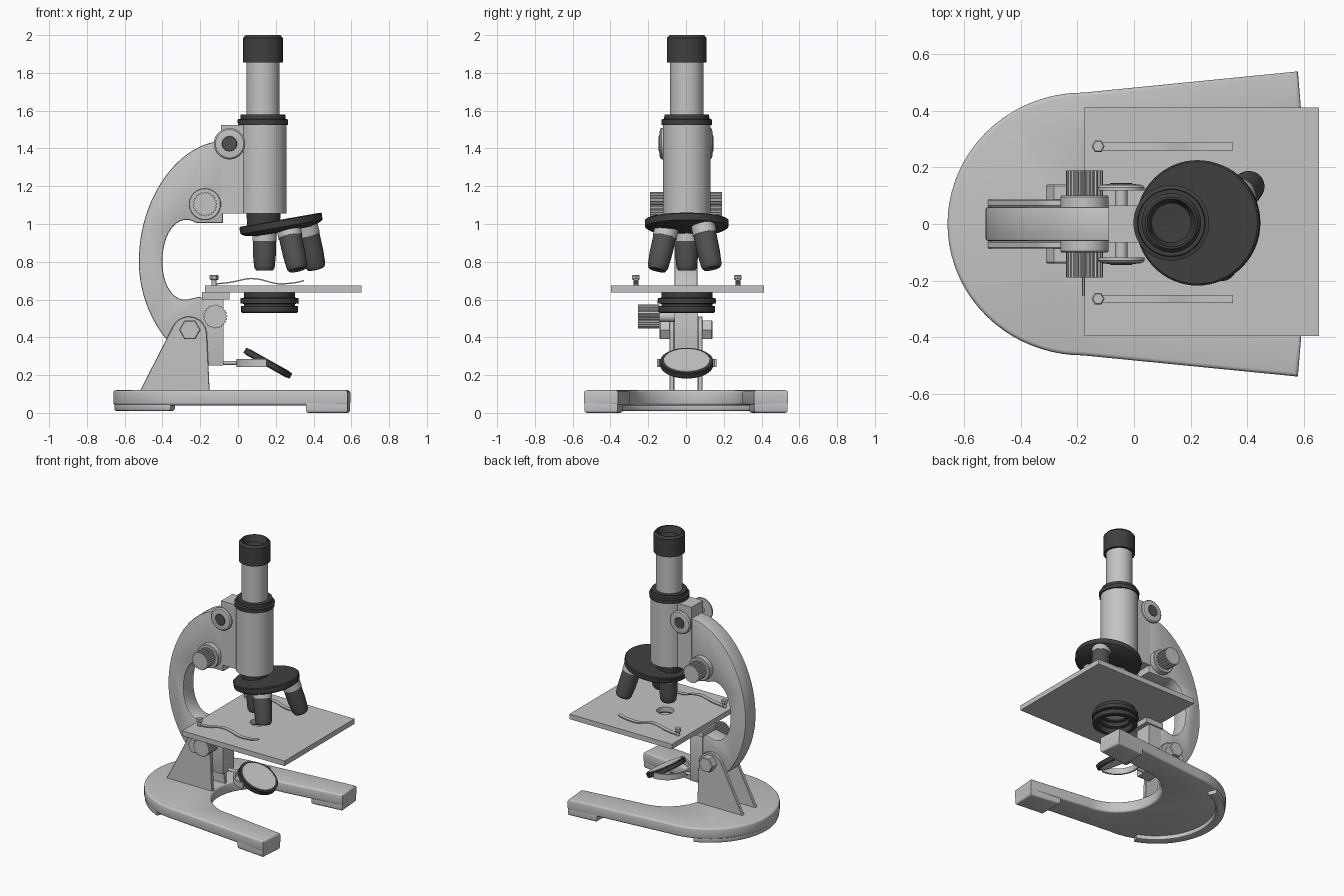
import bpy, bmesh, math
from mathutils import Vector, Matrix

if "Cube" in bpy.data.objects:
    bpy.data.objects.remove(bpy.data.objects["Cube"])


def material(name, v):
    m = bpy.data.materials.new(name)
    m.diffuse_color = (v, v, v, 1)
    m.use_nodes = True
    m.node_tree.nodes["Principled BSDF"].inputs["Base Color"].default_value = m.diffuse_color
    return m


GREY = material("light_grey_paint", 0.55)
BLACK = material("black_plastic", 0.05)
DARK = material("dark_grey_metal", 0.085)
GLASS = material("pale_mirror_glass", 0.62)


def finish(bm, name, mat):
    bmesh.ops.recalc_face_normals(bm, faces=bm.faces)
    me = bpy.data.meshes.new(name)
    bm.to_mesh(me)
    bm.free()
    me.materials.append(mat)
    ob = bpy.data.objects.new(name, me)
    bpy.context.collection.objects.link(ob)
    return ob


def prism(name, pts, plane, lo, hi, mat, bevel=0, segs=2):
    """Extrude a 2D outline: plane 'xy' along z, plane 'xz' along y."""
    bm = bmesh.new()
    to3 = (lambda a, b, c: (a, b, c)) if plane == 'xy' else (lambda a, b, c: (a, c, b))
    k = 2 if plane == 'xy' else 1
    low = [bm.verts.new(to3(a, b, lo)) for a, b in pts]
    top = [bm.verts.new(to3(a, b, hi)) for a, b in pts]
    bm.faces.new(low)
    bm.faces.new(top)
    n = len(pts)
    for i in range(n):
        j = (i + 1) % n
        bm.faces.new((low[i], low[j], top[j], top[i]))
    if bevel:
        bmesh.ops.recalc_face_normals(bm, faces=bm.faces)
        rim = [e for e in bm.edges if abs(e.verts[0].co[k] - e.verts[1].co[k]) < 1e-6]
        bmesh.ops.bevel(bm, geom=rim, offset=bevel, segments=segs, profile=0.5, affect='EDGES')
    return finish(bm, name, mat)


def box(name, x, y, z, mat, bevel=0):
    return prism(name, [(x[0], y[0]), (x[1], y[0]), (x[1], y[1]), (x[0], y[1])],
                 'xy', z[0], z[1], mat, bevel)


def lathe(name, prof, origin, axis, mat, steps=48):
    """Revolve (radius, height) points round an axis through origin."""
    bm = bmesh.new()
    vs = [bm.verts.new((r, 0, h)) for r, h in prof]
    es = [bm.edges.new(p) for p in zip(vs, vs[1:])]
    bmesh.ops.spin(bm, geom=vs + es, cent=(0, 0, 0), axis=(0, 0, 1),
                   angle=2 * math.pi, steps=steps)
    bmesh.ops.remove_doubles(bm, verts=bm.verts, dist=1e-5)
    rot = Vector(axis).to_track_quat('Z', 'Y').to_matrix().to_4x4()
    bm.transform(Matrix.Translation(origin) @ rot)
    return finish(bm, name, mat)


def rod(name, r, a, b, mat, c=0.004, steps=40):
    a, b = Vector(a), Vector(b)
    h = (b - a).length
    return lathe(name, [(0, 0), (r - c, 0), (r, c), (r, h - c), (r - c, h), (0, h)],
                 a, b - a, mat, steps)


def arc(cx, cy, rx, ry, a0, a1, n):
    return [(cx + rx * math.cos(math.radians(a0 + (a1 - a0) * i / n)),
             cy + ry * math.sin(math.radians(a0 + (a1 - a0) * i / n))) for i in range(n + 1)]


def bez(p, n=14):
    out = []
    for i in range(n):
        t = i / n
        w = ((1 - t) ** 3, 3 * t * (1 - t) ** 2, 3 * t * t * (1 - t), t ** 3)
        out.append(tuple(sum(w[k] * p[k][d] for k in range(4)) for d in (0, 1)))
    return out


def ribbed(name, x, z, r, y0, y1):
    pts = [(x + q * math.cos(i * math.pi / 48), z + q * math.sin(i * math.pi / 48))
           for i in range(96) for q in [r if i % 4 < 2 else r - 0.006]]
    return prism(name, pts, 'xz', y0, y1, GREY)


# Horseshoe base, with front feet and a raised rim under the back
base = arc(-0.18, 0, 0.48, 0.465, 90, 270, 40) + [(0.58, -0.54), (0.595, -0.36)]
base += arc(0.15, 0, 0.30, 0.30, 270, 90, 32) + [(0.595, 0.36), (0.58, 0.54)]
prism("horseshoe_base", base, 'xy', 0.04, 0.12, GREY, 0.014, 3)
for s, side in ((-1, "right"), (1, "left")):
    foot = [(0.36, s * 0.518), (0.58, s * 0.538), (0.593, s * 0.362), (0.36, s * 0.335)]
    prism("front_foot_" + side, foot, 'xy', 0, 0.075, GREY, 0.014, 3)
rim = arc(-0.18, 0, 0.475, 0.46, 112, 248, 30) + arc(-0.18, 0, 0.41, 0.40, 248, 112, 30)
prism("rear_foot_rim", rim, 'xy', 0.01, 0.06, GREY, 0.012)

# Pillar plates with hexagonal pivot nuts
plate = [(-0.52, 0.115), (-0.15, 0.115), (-0.165, 0.43)] + arc(-0.26, 0.415, 0.095, 0.095, 8, 152, 16)
for s, side in ((-1, "right"), (1, "left")):
    y0, y1 = sorted((s * 0.062, s * 0.087))
    prism("pillar_plate_" + side, plate, 'xz', y0, y1, GREY, 0.003, 1)
    rod("pivot_nut_" + side, 0.057, (-0.255, s * 0.08, 0.44), (-0.255, s * 0.14, 0.44), GREY, 0.005, 6)

# Curved arm
arm = bez([(-0.38, 0.39), (-0.47, 0.5), (-0.525, 0.65), (-0.525, 0.80)])
arm += bez([(-0.525, 0.80), (-0.525, 1.13), (-0.33, 1.40), (-0.12, 1.435)], 24)
arm += [(-0.12, 1.435), (-0.08, 1.44), (-0.08, 1.005)]
arm += bez([(-0.22, 1.005), (-0.30, 1.06), (-0.40, 0.98), (-0.40, 0.80)])
arm += bez([(-0.40, 0.80), (-0.40, 0.66), (-0.33, 0.59), (-0.27, 0.60)])
arm += [(-0.27, 0.60), (-0.205, 0.615), (-0.175, 0.60), (-0.175, 0.36), (-0.30, 0.33)]
prism("curved_arm", arm, 'xz', -0.06, 0.06, GREY, 0.008)
box("tube_slide_block", (-0.09, 0.06), (-0.066, 0.066), (1.055, 1.523), GREY)

# Focus knobs on both sides
for s, side in ((-1, "right"), (1, "left")):
    rod("coarse_focus_collar_" + side, 0.085, (-0.175, s * 0.05, 1.105), (-0.175, s * 0.1, 1.105), GREY)
    y0, y1 = sorted((s * 0.095, s * 0.19))
    ribbed("coarse_focus_knob_" + side, -0.175, 1.105, 0.065, y0, y1)
    lathe("fine_focus_disc_" + side, [(0, 0), (0.083, 0), (0.083, 0.012), (0.075, 0.02), (0.042, 0.024), (0, 0.024)],
          (-0.045, s * 0.118, 1.425), (0, s, 0), GREY)
    rod("fine_focus_cap_" + side, 0.04, (-0.045, s * 0.138, 1.425), (-0.045, s * 0.145, 1.425), DARK, 0.002)
rod("fine_focus_shaft", 0.022, (-0.045, -0.13, 1.425), (-0.045, 0.13, 1.425), GREY)

# Body tube, collar, draw tube and hollow eyepiece
T = (0.132, 0.004, 0)
UP = (0, 0, 1)
lathe("body_tube", [(0, 1.055), (0.125, 1.055), (0.125, 1.53), (0, 1.53)], T, UP, GREY, 64)
lathe("tube_collar", [(0, 1.525), (0.133, 1.525), (0.134, 1.553), (0.12, 1.557), (0.118, 1.58), (0, 1.58)], T, UP, BLACK, 64)
lathe("draw_tube", [(0, 1.57), (0.088, 1.57), (0.088, 1.86), (0, 1.86)], T, UP, GREY, 64)
lathe("eyepiece", [(0, 1.855), (0.105, 1.855), (0.105, 1.985), (0.092, 2.0), (0.085, 2.0), (0.07, 1.955), (0, 1.95)],
      T, UP, BLACK, 64)

# Tilted nosepiece and its objectives
lathe("nosepiece_neck", [(0, 0.96), (0.085, 0.96), (0.09, 1.055), (0, 1.055)], (0.135, 0.004, 0), UP, BLACK)
tilt = math.radians(10)
lathe("nosepiece_disc", [(0, -0.045), (0.15, -0.04), (0.2, -0.028), (0.22, -0.016), (0.222, 0.018), (0.216, 0.023), (0, 0.023)],
      (0.228, 0.004, 1.0), (-math.sin(tilt), 0, math.cos(tilt)), BLACK, 64)
for n, (a, b) in enumerate((((0.14, 0.004, 0.945), (0.14, 0.004, 0.755)),
                            ((0.27, -0.105, 0.965), (0.315, -0.153, 0.757)),
                            ((0.362, 0.093, 0.98), (0.413, 0.138, 0.765)))):
    a, b = Vector(a), Vector(b)
    h = (b - a).length
    lathe("objective_collar_%d" % (n + 1), [(0, -0.03), (0.063, -0.03), (0.064, 0.035), (0, 0.035)], a, b - a, GREY)
    lathe("objective_barrel_%d" % (n + 1), [(0, 0.03), (0.061, 0.03), (0.06, h * 0.6), (0.055, h - 0.022), (0.053, h - 0.012),
          (0.045, h), (0.02, h), (0, h - 0.006)], a, b - a, DARK)

# Stage with a light hole
stage = box("stage", (-0.175, 0.655), (-0.397, 0.413), (0.638, 0.675), GREY)
cutter = rod("stage_hole_cutter", 0.058, (0.165, 0.004, 0.6), (0.165, 0.004, 0.72), GREY)
cutter.hide_render = True
mod = stage.modifiers.new("light_hole", 'BOOLEAN')
mod.object = cutter
mod.operation = 'DIFFERENCE'
mod.solver = 'EXACT'
bpy.context.view_layer.objects.active = stage
bpy.ops.object.modifier_apply(modifier=mod.name)
bpy.data.objects.remove(cutter)

# Stage clips with screws
spine = bez([(-0.13, 0.686), (0, 0.692), (0.02, 0.715), (0.07, 0.715)], 8)
spine += bez([(0.07, 0.715), (0.14, 0.713), (0.17, 0.688), (0.22, 0.687)], 8)
spine += bez([(0.22, 0.687), (0.27, 0.687), (0.31, 0.692), (0.35, 0.704)], 6) + [(0.35, 0.704)]
clip = spine + [(x, z - 0.007) for x, z in reversed(spine)]
for y, side in ((-0.265, "right"), (0.275, "left")):
    prism("stage_clip_" + side, clip, 'xz', y - 0.014, y + 0.014, GREY)
    rod("clip_screw_stem_" + side, 0.013, (-0.127, y, 0.67), (-0.127, y, 0.712), GREY, 0.001, 16)
    rod("clip_screw_head_" + side, 0.023, (-0.127, y, 0.704), (-0.127, y, 0.73), GREY, 0.004, 6)

# Condenser rings under the stage
lathe("condenser_rings", [(0.11, 0.638), (0.135, 0.638), (0.135, 0.61), (0.153, 0.608), (0.155, 0.58), (0.135, 0.577),
      (0.135, 0.567), (0.15, 0.565), (0.15, 0.535), (0.145, 0.53), (0.118, 0.53), (0.112, 0.565), (0.095, 0.57),
      (0.095, 0.60), (0.08, 0.605), (0.08, 0.638), (0.11, 0.638)], (0.167, 0.004, 0), UP, BLACK, 56)
rod("condenser_lens", 0.082, (0.167, 0.004, 0.612), (0.167, 0.004, 0.622), GLASS, 0.002)

# Stage bracket with its side knob
box("stage_bracket_flange", (-0.19, -0.045), (-0.075, 0.075), (0.6, 0.64), GREY)
box("stage_bracket_post", (-0.18, -0.078), (-0.06, 0.064), (0.25, 0.61), GREY, 0.004)
rod("substage_knob_shaft", 0.03, (-0.12, -0.15, 0.51), (-0.12, -0.05, 0.51), GREY)
ribbed("substage_knob", -0.12, 0.51, 0.064, -0.255, -0.14)

# Mirror on a fork
rod("mirror_rod", 0.011, (-0.09, 0.004, 0.265), (0.005, 0.004, 0.265), GREY, 0.001, 20)
fork = arc(0.15, 0.004, 0.158, 0.158, 90, 270, 28) + arc(0.15, 0.004, 0.146, 0.146, 270, 90, 28)
prism("mirror_fork", fork, 'xy', 0.242, 0.284, GREY)
tip = Vector((0.49, 0, 0.872)).normalized()
C = Vector((0.158, 0.004, 0.263))
rod("mirror_rim", 0.14, C - tip * 0.016, C + tip * 0.016, BLACK, 0.003, 56)
for s, side in ((1, "top"), (-1, "bottom")):
    rod("mirror_glass_" + side, 0.122, C + tip * s * 0.012, C + tip * s * 0.019, GLASS, 0.001, 56)

# Smooth shading with sharp edges kept
bpy.ops.object.select_all(action='DESELECT')
for ob in bpy.data.objects:
    ob.select_set(True)
bpy.ops.object.shade_smooth_by_angle(angle=math.radians(32))
